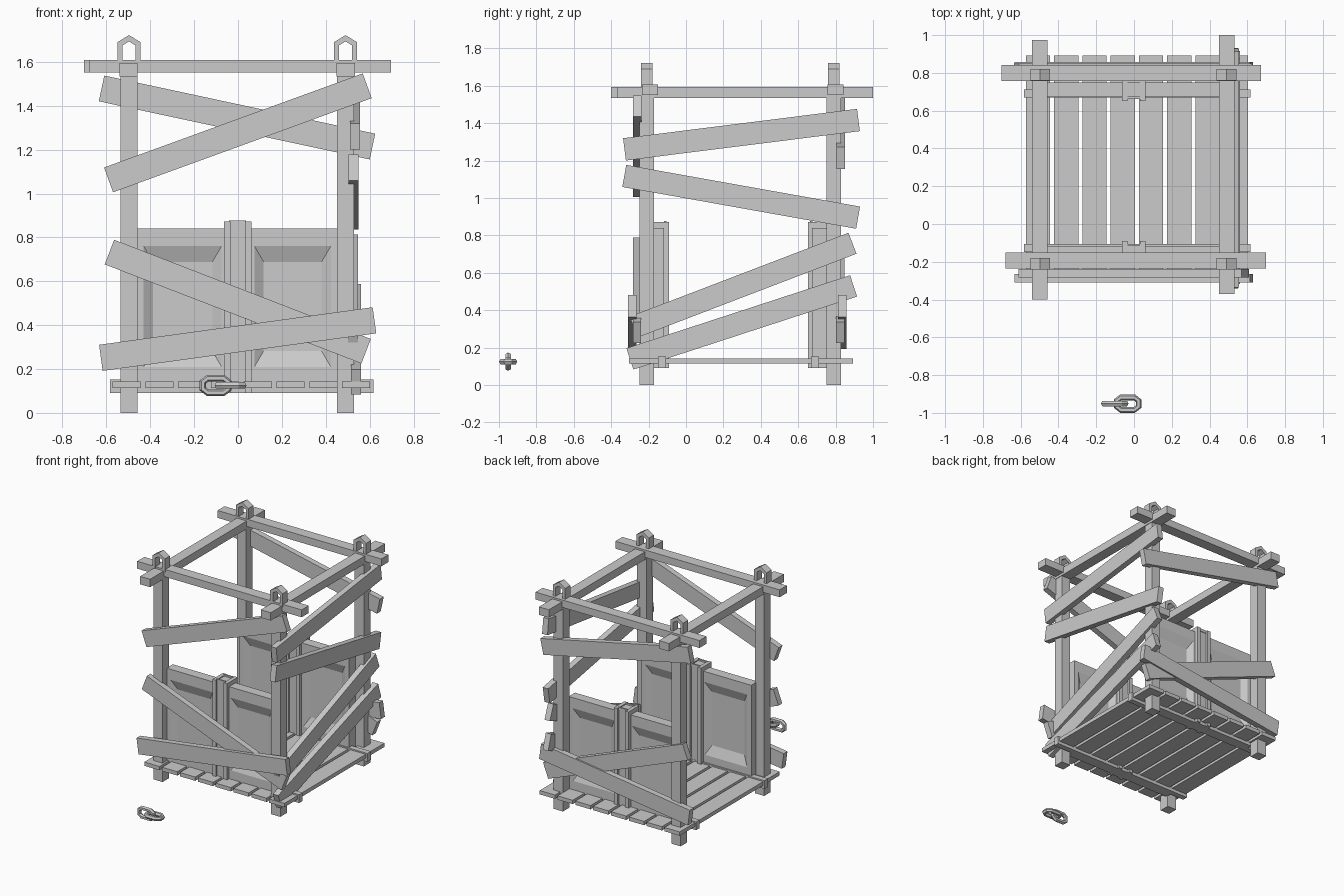
import bpy, bmesh, math
from mathutils import Vector, Matrix

if "Cube" in bpy.data.objects:
    bpy.data.objects.remove(bpy.data.objects["Cube"])


def finish(bm, name):
    bmesh.ops.recalc_face_normals(bm, faces=bm.faces)
    me = bpy.data.meshes.new(name)
    bm.to_mesh(me)
    bm.free()
    ob = bpy.data.objects.new(name, me)
    bpy.context.collection.objects.link(ob)
    return ob


def box(name, x0, x1, y0, y1, z0, z1):
    bm = bmesh.new()
    m = Matrix.Translation(((x0 + x1) / 2, (y0 + y1) / 2, (z0 + z1) / 2))
    bmesh.ops.create_cube(bm, size=1, matrix=m @ Matrix.Diagonal((x1 - x0, y1 - y0, z1 - z0, 1)))
    return finish(bm, name)


def board(name, a, b, normal, width=0.12, thick=0.045):
    """Plank whose centre line runs from a to b, facing along normal."""
    a, b, n = Vector(a), Vector(b), Vector(normal)
    d = (b - a).normalized()
    n = (n - d * n.dot(d)).normalized()
    w = n.cross(d)
    m = Matrix((d, n, w)).transposed().to_4x4()
    bm = bmesh.new()
    bmesh.ops.create_cube(bm, size=1, matrix=Matrix.Translation((a + b) / 2) @ m
                          @ Matrix.Diagonal(((b - a).length, thick, width, 1)))
    return finish(bm, name)


def prism(name, pts, y0, y1):
    """Extrude an x-z outline along y."""
    bm = bmesh.new()
    f = bm.faces.new([bm.verts.new((x, y0, z)) for x, z in pts])
    r = bmesh.ops.extrude_face_region(bm, geom=[f])
    bmesh.ops.translate(bm, vec=(0, y1 - y0, 0),
                        verts=[v for v in r['geom'] if isinstance(v, bmesh.types.BMVert)])
    return finish(bm, name)


def skin(bm, rings, closed):
    n = len(rings[0])
    for i in range(len(rings) if closed else len(rings) - 1):
        a, b = rings[i], rings[(i + 1) % len(rings)]
        for j in range(n):
            k = (j + 1) % n
            bm.faces.new((a[j], a[k], b[k], b[j]))


def panel(name, x0, x1, y0, y1):
    """Panel with a sloped recess on both faces."""
    outer = (x0, x1, 0.09, 0.84)
    opening = (x0 + 0.035, x1 - 0.045, 0.21, 0.76) if x0 < 0 else (x0 + 0.045, x1 - 0.035, 0.21, 0.76)
    ox0, ox1, oz0, oz1 = opening
    floor = (ox0 + 0.042, ox1 - 0.042, oz0 + 0.072, oz1 - 0.072)
    d = 0.028
    bm = bmesh.new()
    rings = []
    for (a, b, c, e), y in ((floor, y0 + d), (opening, y0), (outer, y0),
                            (outer, y1), (opening, y1), (floor, y1 - d)):
        rings.append([bm.verts.new(p) for p in ((a, y, c), (b, y, c), (b, y, e), (a, y, e))])
    skin(bm, rings, False)
    bm.faces.new(rings[0])
    bm.faces.new(rings[-1])
    return finish(bm, name)


def link(name, cx, flat):
    """Eight-cornered chain link with a six-sided section."""
    path = [(0.058, 0.016), (0.036, 0.033), (-0.036, 0.033), (-0.058, 0.016)]
    path += [(-u, -v) for u, v in path]
    bm = bmesh.new()
    rings = []
    for i, p in enumerate(path):
        t = Vector(path[(i + 1) % 8]) - Vector(path[i - 1])
        out = Vector((t.y, -t.x)).normalized()
        if out.dot(Vector(p)) < 0:
            out = -out
        ring = []
        for k in range(6):
            a = math.radians(60 * k)
            u, v = Vector(p) + out * 0.016 * math.cos(a)
            w = 0.017 * math.sin(a)
            ring.append(bm.verts.new((cx + u, -0.951 + (v if flat else w), 0.125 + (w if flat else v))))
        rings.append(ring)
    skin(bm, rings, True)
    return finish(bm, name)


# Corner posts and lifting eyes
eye = [(-0.052, 1.59), (-0.052, 1.69), (0, 1.722), (0.052, 1.69), (0.052, 1.59),
       (0.03, 1.59), (0.03, 1.675), (0, 1.693), (-0.03, 1.675), (-0.03, 1.59)]
for px in (-0.497, 0.49):
    for py in (-0.21, 0.79):
        box("post", px - 0.039, px + 0.039, py - 0.039, py + 0.039, 0, 1.57)
        prism("lifting_eye", [(px + x, z) for x, z in eye], py - 0.03, py + 0.03)

# Top beams
box("top_beam_front", -0.68, 0.698, -0.235, -0.15, 1.552, 1.608)
box("top_beam_back", -0.702, 0.672, 0.757, 0.841, 1.552, 1.608)
box("top_beam_left", -0.54, -0.457, -0.4, 0.975, 1.534, 1.594)
box("top_beam_right", 0.45, 0.533, -0.37, 1.0, 1.534, 1.594)

# Floor slats and the bars that carry them
for i in range(8):
    c = -0.508 + 0.1495 * i
    box("floor_slat", c - 0.064, c + 0.064, -0.305, 0.892, 0.114, 0.143)
for c in (-0.128, 0.69):
    box("floor_bar", -0.583, 0.617, c - 0.021, c + 0.021, 0.09, 0.153)

# Recessed panels with a ribbed centre stile, front and back
for y0, y1 in ((-0.193, -0.117), (0.675, 0.75)):
    panel("panel_left", -0.465, -0.03, y0, y1)
    panel("panel_right", 0.03, 0.458, y0, y1)
    box("stile_core", -0.04, 0.036, y0 - 0.008, y1 + 0.008, 0.09, 0.865)
    for rx in (-0.063, 0.032):
        box("stile_rib", rx, rx + 0.029, y0 - 0.024, y1 + 0.026, 0.09, 0.872)
    for y in (y0 - 0.012, y1):
        box("stile_cap", -0.04, 0.036, y, y + 0.012, 0.855, 0.877)

# Crossed boards: front and back
low_a = ((-0.586, 0.733), (0.584, 0.281))
low_b = ((-0.625, 0.251), (0.622, 0.422))
for name, (a, b), y in (("front_board", ((-0.59, 1.062), (0.589, 1.491)), -0.26),
                        ("front_board", low_a, -0.262), ("front_board", low_b, -0.288),
                        ("back_board", ((-0.622, 1.479), (0.613, 1.214)), 0.828),
                        ("back_board", low_a, 0.824), ("back_board", low_b, 0.836)):
    board(name, (a[0], y, a[1]), (b[0], y, b[1]), (0, 1, 0))

# Boards on the right side
for ya, za, yb, zb, x in ((-0.329, 1.26, 0.922, 1.417, 0.533), (-0.33, 1.118, 0.92, 0.895, 0.527),
                          (-0.28, 0.31, 0.89, 0.758, 0.525), (-0.3, 0.14, 0.896, 0.53, 0.538)):
    board("side_board", (x, ya, za), (x, yb, zb), (1, 0, 0))

# Loose chain links in front
link("chain_link_upright", -0.102, False)
link("chain_link_flat", -0.034, True)
